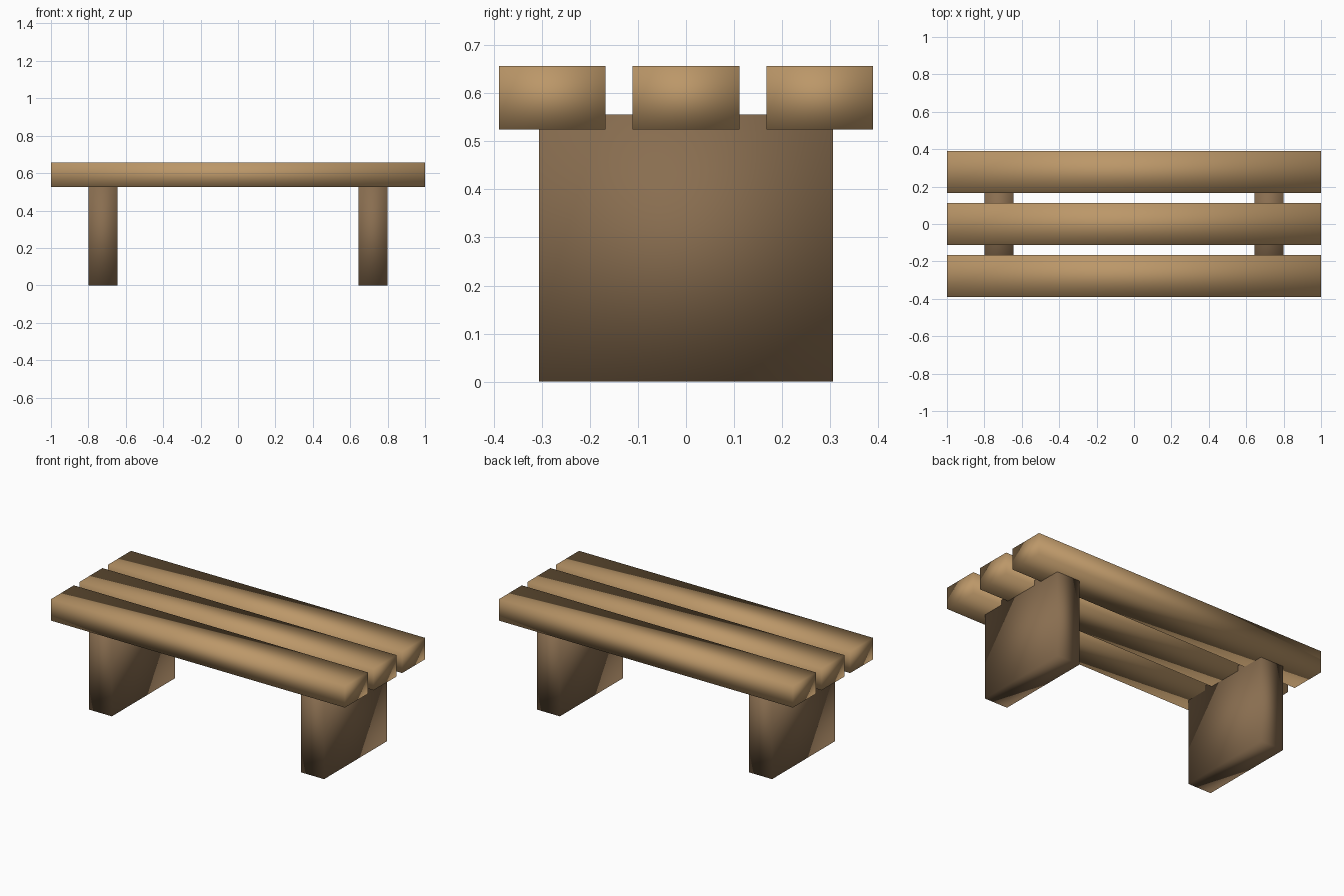
import bpy
import bmesh
from mathutils import Vector

cube = bpy.data.objects.get("Cube")
if cube:
    bpy.data.objects.remove(cube, do_unlink=True)


def make_material(name, rgb):
    mat = bpy.data.materials.new(name)
    mat.use_nodes = True
    mat.diffuse_color = (*rgb, 1)
    mat.node_tree.nodes["Principled BSDF"].inputs["Base Color"].default_value = (*rgb, 1)
    return mat


def make_block(name, low, high, mat):
    """Softly shaded box between two opposite corners."""
    low, high = Vector(low), Vector(high)
    bm = bmesh.new()
    bmesh.ops.create_cube(bm, size=1)
    bmesh.ops.scale(bm, vec=high - low, verts=bm.verts)
    for face in bm.faces:
        face.smooth = True
    mesh = bpy.data.meshes.new(name)
    bm.to_mesh(mesh)
    bm.free()
    mesh.materials.append(mat)
    obj = bpy.data.objects.new(name, mesh)
    obj.location = (low + high) / 2
    bpy.context.collection.objects.link(obj)
    return obj


light_wood = make_material("light wood", (0.50, 0.31, 0.14))
dark_wood = make_material("dark wood", (0.25, 0.155, 0.08))

# Three seat planks with gaps between them
for name, y in (("front", -0.278), ("middle", 0), ("back", 0.278)):
    make_block(name + "_seat_plank", (-1, y - 0.111, 0.525), (1, y + 0.111, 0.657), light_wood)

# Two slab legs, let into the underside of the planks
for name, x in (("left", 0.722), ("right", -0.722)):
    make_block(name + "_leg", (x - 0.078, -0.306, 0), (x + 0.078, 0.306, 0.556), dark_wood)
